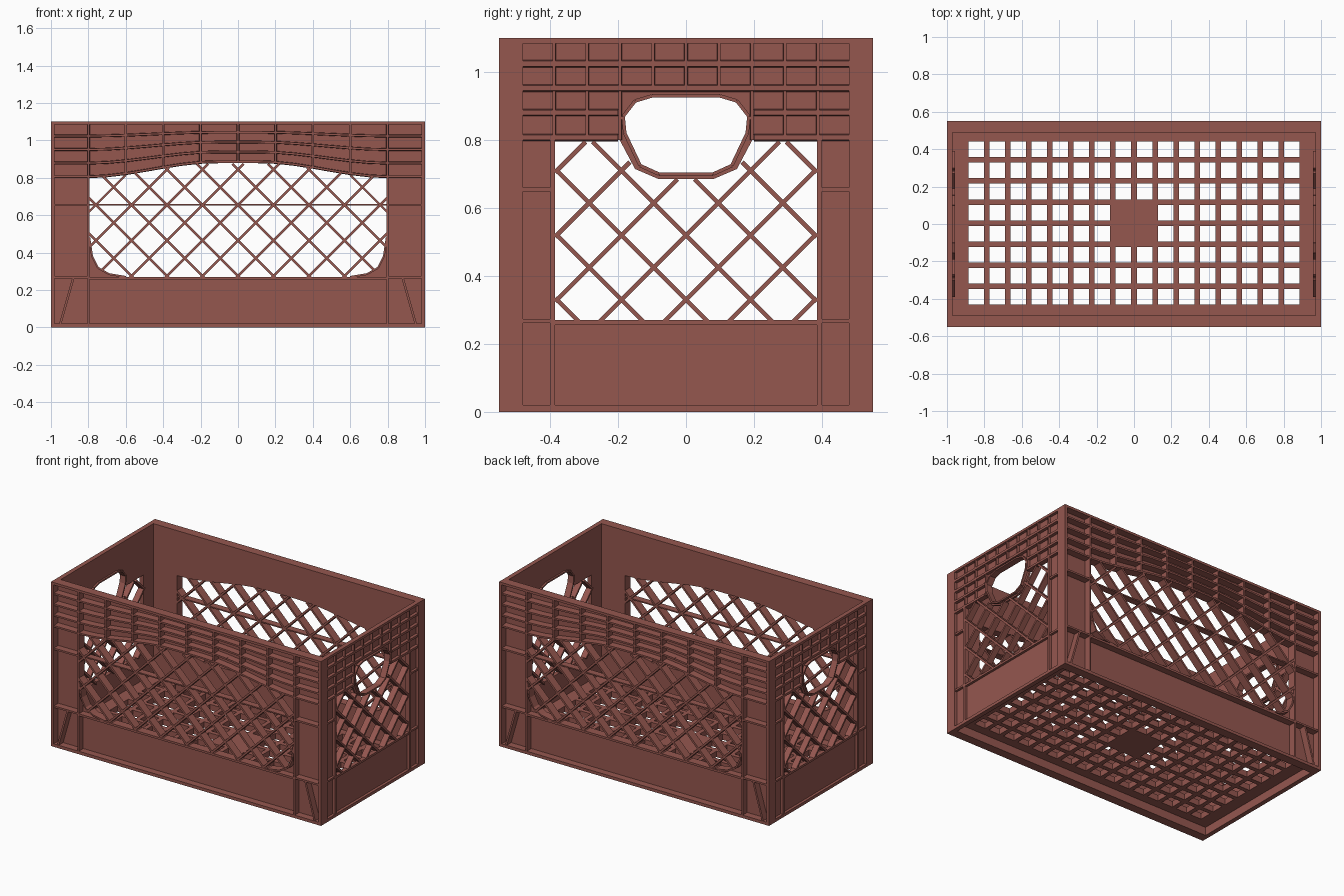
import bpy, bmesh
from mathutils import Matrix, Vector

if "Cube" in bpy.data.objects:
    bpy.data.objects.remove(bpy.data.objects["Cube"])

RED = (0.30, 0.095, 0.078, 1)
mat = bpy.data.materials.new("brick_red_plastic")
mat.use_nodes = True
mat.diffuse_color = RED
bsdf = next(n for n in mat.node_tree.nodes if n.type == 'BSDF_PRINCIPLED')
bsdf.inputs["Base Color"].default_value = RED
bsdf.inputs["Roughness"].default_value = 0.6


def frame(u, v, w, origin):
    """Matrix taking local (u, v, depth) to the model."""
    m = Matrix((u, v, w)).transposed().to_4x4()
    m.translation = origin
    return m


LONG_IN, SHORT_IN, TOP = 0.49, 0.97, 1.10
LONG = frame((1, 0, 0), (0, 0, 1), (0, -1, 0), (0, -LONG_IN, 0))
SHORT = frame((0, 1, 0), (0, 0, 1), (1, 0, 0), (SHORT_IN, 0, 0))
FLOOR = frame((1, 0, 0), (0, 1, 0), (0, 0, 1), (0, 0, 0))
LD, SD, SKIN = 0.06, 0.03, 0.012   # rib depths and skin thickness


def finish(bm, name, matrix, mirror=None):
    bmesh.ops.transform(bm, matrix=matrix, verts=bm.verts)
    bmesh.ops.recalc_face_normals(bm, faces=bm.faces)
    me = bpy.data.meshes.new(name)
    bm.to_mesh(me)
    bm.free()
    me.materials.append(mat)
    ob = bpy.data.objects.new(name, me)
    bpy.context.collection.objects.link(ob)
    if mirror:
        mod = ob.modifiers.new("opposite_side", 'MIRROR')
        mod.use_axis = [axis == mirror for axis in "xyz"]
        mod.use_mirror_merge = False


def plate(bm, loops, w0, w1):
    """Flat plate; first loop is the outline, the others are holes."""
    rings = []
    for w in (w0, w1):
        edges = []
        for loop in loops:
            vs = [bm.verts.new((u, v, w)) for u, v in loop]
            rings.append(vs)
            edges += [bm.edges.new((vs[i - 1], vs[i])) for i in range(len(vs))]
        bmesh.ops.triangle_fill(bm, edges=edges, use_beauty=True, normal=(0, 0, 1))
    n = len(loops)
    for a, b in zip(rings[:n], rings[n:]):
        for i in range(len(a)):
            bm.faces.new((a[i - 1], a[i], b[i], b[i - 1]))


def strip(bm, p, q, thick, w0, w1, draft=1.0):
    """Straight rib from p to q standing on the wall, thinner outward if drafted."""
    p, q = Vector(p), Vector(q)
    d = (q - p).normalized()
    s = Vector((-d.y, d.x)) * thick / 2
    t = s * draft
    a = [bm.verts.new((c.x, c.y, w0)) for c in (p + s, q + s, q - s, p - s)]
    b = [bm.verts.new((c.x, c.y, w1)) for c in (p + t, q + t, q - t, p - t)]
    bm.faces.new(a)
    bm.faces.new(b)
    for i in range(4):
        bm.faces.new((a[i - 1], a[i], b[i], b[i - 1]))


def chain(bm, pts, thick, w0, w1, draft=1.0):
    for p, q in zip(pts, pts[1:]):
        strip(bm, p, q, thick, w0, w1, draft)


def rect(u0, u1, v0, v1):
    return [(u0, v0), (u1, v0), (u1, v1), (u0, v1)]


def both(half):
    """Complete a right-hand half outline with its mirror image."""
    return half + [(-u, v) for u, v in reversed(half) if u]


def inside(pt, poly):
    u, v = pt
    odd = False
    for (a, b), (c, d) in zip(poly, poly[1:] + poly[:1]):
        if (b > v) != (d > v) and u < (c - a) * (v - b) / (d - b) + a:
            odd = not odd
    return odd


def lattice(name, window, z_cross, w0, w1, matrix, mirror):
    """Crossing diagonal blades trimmed to the window outline."""
    bm = bmesh.new()
    pitch, step = 0.19, 0.01
    for sign in (1, -1):
        for k in range(-10, 11):
            run = []
            for i in range(70):   # reaches above every window top
                v = 0.26 + i * step
                pt = (k * pitch + sign * (v - z_cross), v)
                if inside(pt, window):
                    run.append(pt)
                    continue
                if len(run) > 2:
                    grow = Vector((sign, 1)) * step * 0.5
                    strip(bm, Vector(run[0]) - grow, Vector(run[-1]) + grow, 0.013, w0, w1)
                run = []
    finish(bm, name, matrix, mirror)


def arch(u):
    """Lower edge of the ribbed band on the long walls."""
    t = min(max((0.8 - abs(u)) / 0.68, 0), 1)
    return 0.80 + 0.08 * t * t * (3 - 2 * t)


# Window and handle outlines
corner = [(0.6, 0.27), (0.69, 0.285), (0.75, 0.32), (0.78, 0.38), (0.795, 0.48)]
long_window = both([(0, 0.27)] + corner + [(u / 10, arch(u / 10)) for u in range(8, -1, -1)])
short_window = both([(0.385, 0.27), (0.385, 0.80), (0.195, 0.80), (0.15, 0.715), (0.08, 0.685)])
handle = both([(0.08, 0.70), (0.135, 0.725), (0.18, 0.82), (0.185, 0.87), (0.15, 0.915), (0.10, 0.93)])

# Long walls: smooth inner skin
bm = bmesh.new()
plate(bm, [rect(-1, 1, 0, TOP), long_window], 0, SKIN)
finish(bm, "long_wall", LONG, "y")

# Long walls: arched rows of ribs under the rim
bm = bmesh.new()
us = [u / 10 - 1 for u in range(21)]
for j in range(1, 5):
    chain(bm, [(u, 1.09 + (arch(u) - 1.09) * j / 4 + 0.006) for u in us], 0.016, 0, LD - 0.002, 0.7)
for k in range(-4, 5):
    strip(bm, (k / 5, arch(k / 5)), (k / 5, TOP - 0.01), 0.016, 0, LD - 0.001, 0.7)
finish(bm, "long_band_ribs", LONG, "y")

# Long walls: rim, base flange, window rail and corner ribs
bm = bmesh.new()
strip(bm, (-1, TOP - 0.008), (1, TOP - 0.008), 0.016, 0, LD)
strip(bm, (-1, 0.01), (1, 0.01), 0.02, 0, LD)
strip(bm, (-0.8, 0.263), (0.8, 0.263), 0.014, 0, LD - 0.002)
strip(bm, (-0.8, 0.655), (0.8, 0.655), 0.008, 0, LD - 0.015)
for s in (1, -1):
    strip(bm, (s * 0.99, 0), (s * 0.99, TOP), 0.02, 0, LD)
    strip(bm, (s * 0.8, 0), (s * 0.8, 0.81), 0.01, 0, LD - 0.001)
    strip(bm, (s * 0.95, 0.02), (s * 0.88, 0.265), 0.012, 0, LD - 0.003)
    chain(bm, [(s * u, v) for u, v in corner], 0.01, 0, LD - 0.003)
    for z in (0.268, 0.655):
        strip(bm, (s * 0.8, z), (s * 0.99, z), 0.012, 0, LD - 0.002)
finish(bm, "long_frame_ribs", LONG, "y")
lattice("long_lattice", long_window, 0.275, 0.001, LD - 0.004, LONG, "y")

# Short walls: inner skin with window and handle hole
bm = bmesh.new()
plate(bm, [rect(-0.5, 0.5, 0, TOP), short_window, handle], 0, SKIN)
finish(bm, "short_wall", SHORT, "x")

# Short walls: ribs of the upper band, left open round the handle
bm = bmesh.new()
for z in (1.025, 0.953):
    strip(bm, (-0.48, z), (0.48, z), 0.026, 0, SD - 0.001, 0.6)
for s in (1, -1):
    for z in (0.881, 0.808):
        strip(bm, (s * 0.2, z), (s * 0.48, z), 0.024, 0, SD - 0.001, 0.6)
for k in range(-4, 5):
    low = 0.80 if abs(k) > 1 else 0.95
    strip(bm, (k * 0.097, low), (k * 0.097, TOP - 0.01), 0.012, 0, SD - 0.002, 0.7)
finish(bm, "short_band_ribs", SHORT, "x")

# Short walls: rim, base flange and side columns
bm = bmesh.new()
strip(bm, (-0.5, TOP - 0.008), (0.5, TOP - 0.008), 0.016, 0, SD)
strip(bm, (-0.5, 0.01), (0.5, 0.01), 0.02, 0, SD)
strip(bm, (-0.385, 0.263), (0.385, 0.263), 0.014, 0, SD - 0.002)
for s in (1, -1):
    strip(bm, (s * 0.393, 0), (s * 0.393, 0.81), 0.016, 0, SD - 0.001)
    strip(bm, (s * 0.49, 0), (s * 0.49, TOP), 0.02, 0, SD)
    for z in (0.268, 0.655):
        strip(bm, (s * 0.39, z), (s * 0.48, z), 0.012, 0, SD - 0.002)
finish(bm, "short_frame_ribs", SHORT, "x")
lattice("short_lattice", short_window, 0.33, -0.012, SD - 0.002, SHORT, "x")

# Raised lip round each handle hole
bm = bmesh.new()
chain(bm, handle + handle[:1], 0.01, -0.012, SD)
finish(bm, "handle_lip", SHORT, "x")

# Floor grid with a solid square in the middle
PITCH, HALF = 0.1125, 0.0415
holes = []
for i in range(16):
    for j in range(8):
        if i in (7, 8) and j in (3, 4):
            continue
        u, v = (i - 7.5) * PITCH, (j - 3.5) * PITCH + 0.005
        holes.append(rect(u - HALF, u + HALF, v - HALF, v + HALF))
bm = bmesh.new()
plate(bm, [rect(-0.972, 0.972, -0.492, 0.492)] + holes, 0.055, 0.095)
finish(bm, "floor_grid", FLOOR)
